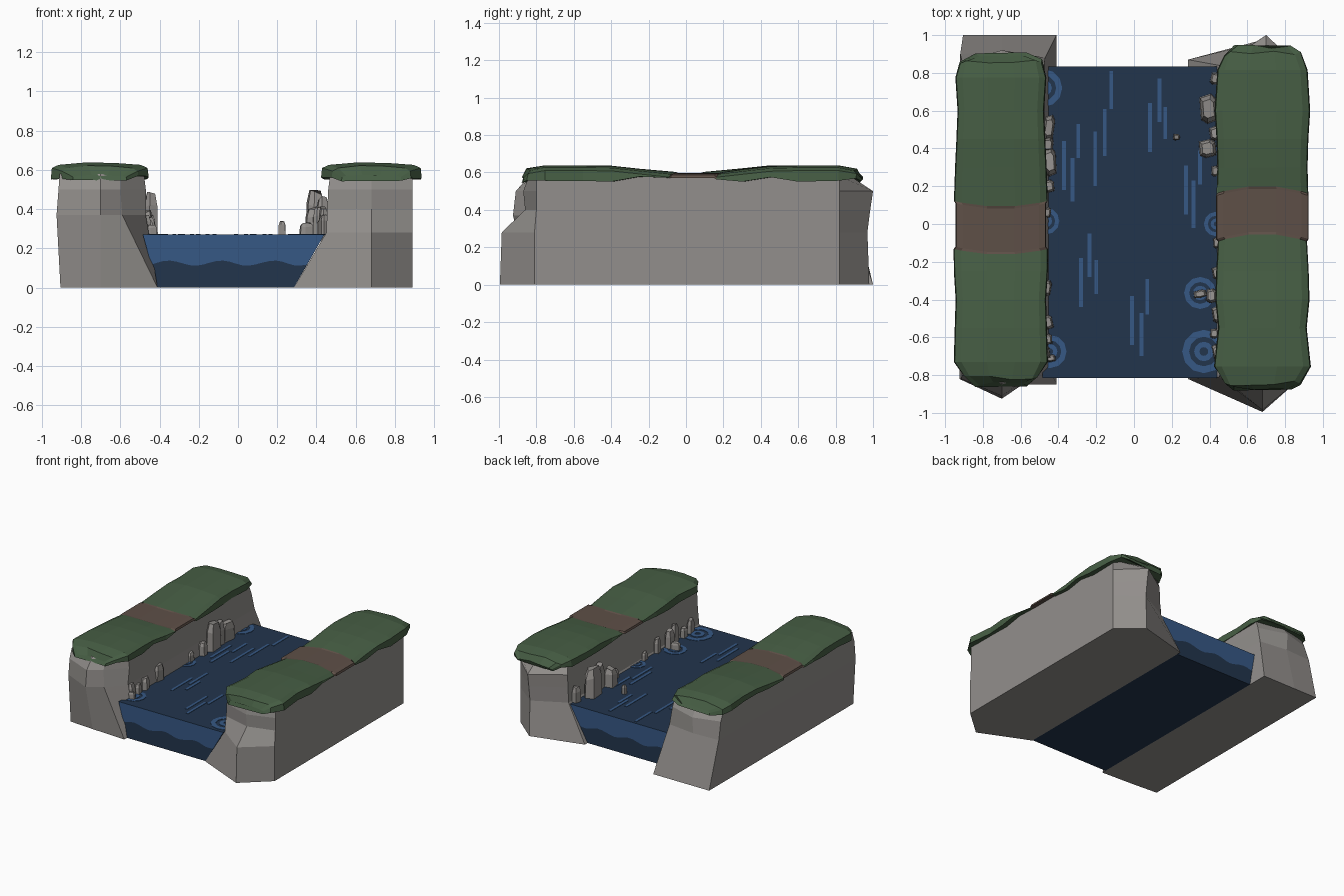
import bpy, bmesh, math, random
from mathutils import Matrix, Vector

if "Cube" in bpy.data.objects:
    bpy.data.objects.remove(bpy.data.objects["Cube"])

random.seed(4)


def material(name, rgb):
    m = bpy.data.materials.new(name)
    m.diffuse_color = (*rgb, 1)
    m.use_nodes = True
    m.node_tree.nodes["Principled BSDF"].inputs["Base Color"].default_value = m.diffuse_color
    return m


ROCK = material("grey rock", (0.29, 0.275, 0.262))
GRASS = material("green grass", (0.062, 0.112, 0.058))
PATH = material("brown path", (0.112, 0.079, 0.063))
DEEP = material("dark water", (0.016, 0.035, 0.073))
FOAM = material("light water", (0.037, 0.098, 0.235))


def finish(name, bm, *mats):
    bmesh.ops.recalc_face_normals(bm, faces=bm.faces)
    me = bpy.data.meshes.new(name)
    bm.to_mesh(me)
    bm.free()
    for m in mats:
        me.materials.append(m)
    ob = bpy.data.objects.new(name, me)
    bpy.context.collection.objects.link(ob)
    return ob


def loft(bm, rings):
    """Skin closed rings of points, capping both ends; returns face rows."""
    vs = [[bm.verts.new(p) for p in r] for r in rings]
    n = len(vs[0])
    rows = []
    for a, b in zip(vs, vs[1:]):
        rows.append([bm.faces.new((a[i], a[(i + 1) % n], b[(i + 1) % n], b[i])) for i in range(n)])
    bm.faces.new(vs[0])
    bm.faces.new(vs[-1])
    return rows


# Cliffs: plan outlines stacked by height
# (outer front, front ridge, inner front, inner wall, inner back, back ridge, outer back)
LEFT = {
    0.0: [(-.905, -.82), (-.7, -.835), (-.41, -.85), (-.41, -.7), (-.41, 1), (-.7, 1), (-.905, 1)],
    .37: [(-.925, -.82), (-.7, -.925), (-.59, -.85), (-.47, -.72), (-.47, .88), (-.7, .91), (-.92, .9)],
    .50: [(-.915, -.82), (-.7, -.91), (-.6, -.84), (-.47, -.7), (-.475, .85), (-.7, .92), (-.91, .86)],
    .58: [(-.91, -.8), (-.7, -.84), (-.6, -.82), (-.48, -.7), (-.48, .82), (-.7, .86), (-.91, .82)],
}
RIGHT = {
    0.0: [(.89, -.81), (.68, -.995), (.285, -.82), (.285, -.7), (.285, .87), (.7, .98), (.89, .82)],
    .28: [(.89, -.81), (.68, -.985), (.45, -.81), (.45, -.7), (.45, .84), (.7, .97), (.89, .82)],
    .40: [(.89, -.80), (.68, -.86), (.455, -.8), (.455, -.7), (.455, .84), (.7, .985), (.89, .82)],
    .50: [(.89, -.80), (.68, -.87), (.46, -.8), (.46, -.7), (.46, .84), (.7, 1), (.89, .82)],
    .58: [(.89, -.80), (.68, -.84), (.47, -.8), (.47, -.7), (.47, .82), (.7, .88), (.89, .82)],
}
for name, levels in (("left_cliff", LEFT), ("right_cliff", RIGHT)):
    bm = bmesh.new()
    loft(bm, [[(x, y, z) for x, y in pts] for z, pts in levels.items()])
    finish(name, bm, ROCK)


# Grass caps, each crossed by a sunken path
def grass_cap(name, cx, hw, y0, y1, pc, bow):
    half = 0.115
    steps = [(y0, .6), (y0 + .035, .86), (y0 + .12, 1)]
    steps += [(y, 1) for y in (-.55, -.4, -.25)]
    steps += [(pc + o, 1) for o in (-half - .012, -half, 0, half, half + .012)]
    steps += [(y, 1) for y in (.3, .45, .6)]
    steps += [(y1 - .12, 1), (y1 - .035, .86), (y1, .6)]
    rings = []
    for k, (y, w) in enumerate(steps):
        end = k in (0, len(steps) - 1)
        near = k in (1, len(steps) - 2)
        path = 7 <= k <= 9
        top = .60 + .038 * min(1, max(0, abs(y - pc) - .1) / .35)
        if end:
            top = .575
        elif near:
            top = .622
        elif path:
            top = .598
        wob = 0 if path else random.uniform(-.012, .012)
        ring = []
        for u, d in ((-1, None), (-.98, .028), (-.84, .012), (-.3, 0), (.3, .002), (.84, .012), (.98, .028), (1, None)):
            if d is None:
                z = .57 + (0 if path else random.uniform(-.02, .008))
                if end:
                    z = .55 + random.uniform(-.008, .008)
            else:
                z = top - d * (.4 if path or end else 1)
            yy = y + (bow * (1 - u * u) if 6 <= k <= 10 else 0)
            if end or near:
                yy += random.uniform(-.015, .015)
            ring.append((cx + u * (hw * w + wob), yy, z))
        rings.append(ring)
    bm = bmesh.new()
    rows = loft(bm, rings)
    for row in rows[6:10]:
        for f in row:
            f.material_index = 1
    finish(name, bm, GRASS, PATH)


grass_cap("left_grass", -.705, .24, -.85, .895, -.005, -.03)
grass_cap("right_grass", .68, .245, -.875, .935, .035, .04)

# River: dark body with a light wavy band on both end faces
bm = bmesh.new()
N, TOP = 24, .27
ends = []
for y in (-.815, .835):
    cols = []
    for i in range(N + 1):
        t = i / N
        zw = .125 + .013 * math.sin(t * 6 * math.pi - .6)
        col = []
        for z in (0, zw, TOP):
            s = z / TOP
            a, b = -.41 - .075 * s, .285 + .155 * s
            col.append(bm.verts.new((a + (b - a) * t, y, z)))
        cols.append(col)
    for p, q in zip(cols, cols[1:]):
        bm.faces.new((p[0], q[0], q[1], p[1]))
        bm.faces.new((p[1], q[1], q[2], p[2])).material_index = 1
    ends.append(cols)
f, b = ends
for i in range(N):
    for j in (0, 2):
        bm.faces.new((f[i][j], f[i + 1][j], b[i + 1][j], b[i][j]))
for i in (0, N):
    for j in (0, 1):
        bm.faces.new((f[i][j], f[i][j + 1], b[i][j + 1], b[i][j]))
finish("river", bm, DEEP, FOAM)

# Flow streaks on the water: x, start y, end y
STREAKS = [(-.12, .61, .81), (-.155, .36, .61), (-.205, .2, .49), (-.295, .35, .53),
           (-.325, .12, .35), (-.37, .18, .44), (.085, .38, .64), (.135, .54, .77),
           (.165, .45, .62), (.275, .05, .31), (.315, -.02, .23), (.35, .21, .39),
           (-.235, -.28, -.05), (-.28, -.44, -.18), (-.2, -.37, -.19),
           (-.01, -.64, -.38), (.04, -.7, -.47), (.07, -.48, -.29)]
bm = bmesh.new()
for x, a, c in STREAKS:
    bmesh.ops.create_cube(bm, size=1, matrix=Matrix.Translation((x, (a + c) / 2, TOP + .001))
                          @ Matrix.Diagonal((.02, c - a, .004, 1)))
finish("flow_streaks", bm, FOAM)

# Ripple rings round the stones: x, y, radius
bm = bmesh.new()
for x, y, r in ((.37, -.675, .115), (.35, -.365, .085), (-.445, -.675, .088),
                (-.465, .015, .07), (.435, 0, .065), (-.48, .72, .1)):
    for r1, r0 in ((r, r * .68), (r * .45, r * .2)):
        n = 12
        vs = [[bm.verts.new((x + q * math.cos(2 * math.pi * i / n), y + q * math.sin(2 * math.pi * i / n), TOP + z))
               for i in range(n)] for q, z in ((r0, -.002), (r0, .003), (r1, .003), (r1, -.002))]
        for p, q in zip(vs, vs[1:]):
            for i in range(n):
                j = (i + 1) % n
                bm.faces.new((p[i], p[j], q[j], q[i]))
finish("ripple_rings", bm, FOAM)


# Stones along the banks: x, y, half width, half length, height
def stones(name, rows):
    bm = bmesh.new()
    for x, y, sx, sy, h in rows:
        a = random.uniform(-.25, .25)
        rot = Matrix.Rotation(a, 4, 'Z')
        rings = []
        for z, s in ((-.03, 1), (h * .7, .92), (h, .62)):
            ring = []
            for u, v in ((-1, -.7), (-.3, -1), (1, -.8), (1, .6), (.4, 1), (-1, .8)):
                p = rot @ Vector((u * sx * s, v * sy * s, 0))
                ring.append((x + p.x, y + p.y, TOP + z + (random.uniform(-.08, .04) * h if z > 0 else 0)))
            rings.append(ring)
        loft(bm, rings)
    finish(name, bm, ROCK)


stones("right_bank_stones", [
    (.395, .61, .045, .08, .22), (.39, .4, .045, .05, .14), (.43, .48, .03, .04, .19),
    (.43, .77, .025, .035, .12), (.43, .28, .02, .03, .07), (.35, -.37, .035, .022, .06),
    (.41, -.38, .028, .04, .14), (.435, -.26, .02, .035, .11), (.435, -.48, .02, .045, .14),
    (.425, -.58, .022, .028, .08), (.435, -.68, .018, .045, .1), (.435, -.1, .015, .03, .06),
    (.225, .46, .018, .018, .07)])
stones("left_bank_stones", [
    (-.445, .33, .033, .08, .21), (-.45, .51, .028, .07, .14), (-.455, .42, .028, .04, .18),
    (-.45, .2, .028, .035, .1), (-.46, .06, .02, .03, .07), (-.46, -.34, .022, .045, .12),
    (-.455, -.52, .025, .04, .09), (-.455, -.61, .022, .03, .07), (-.44, -.71, .025, .02, .05),
    (-.475, -.68, .03, .04, .1)])
